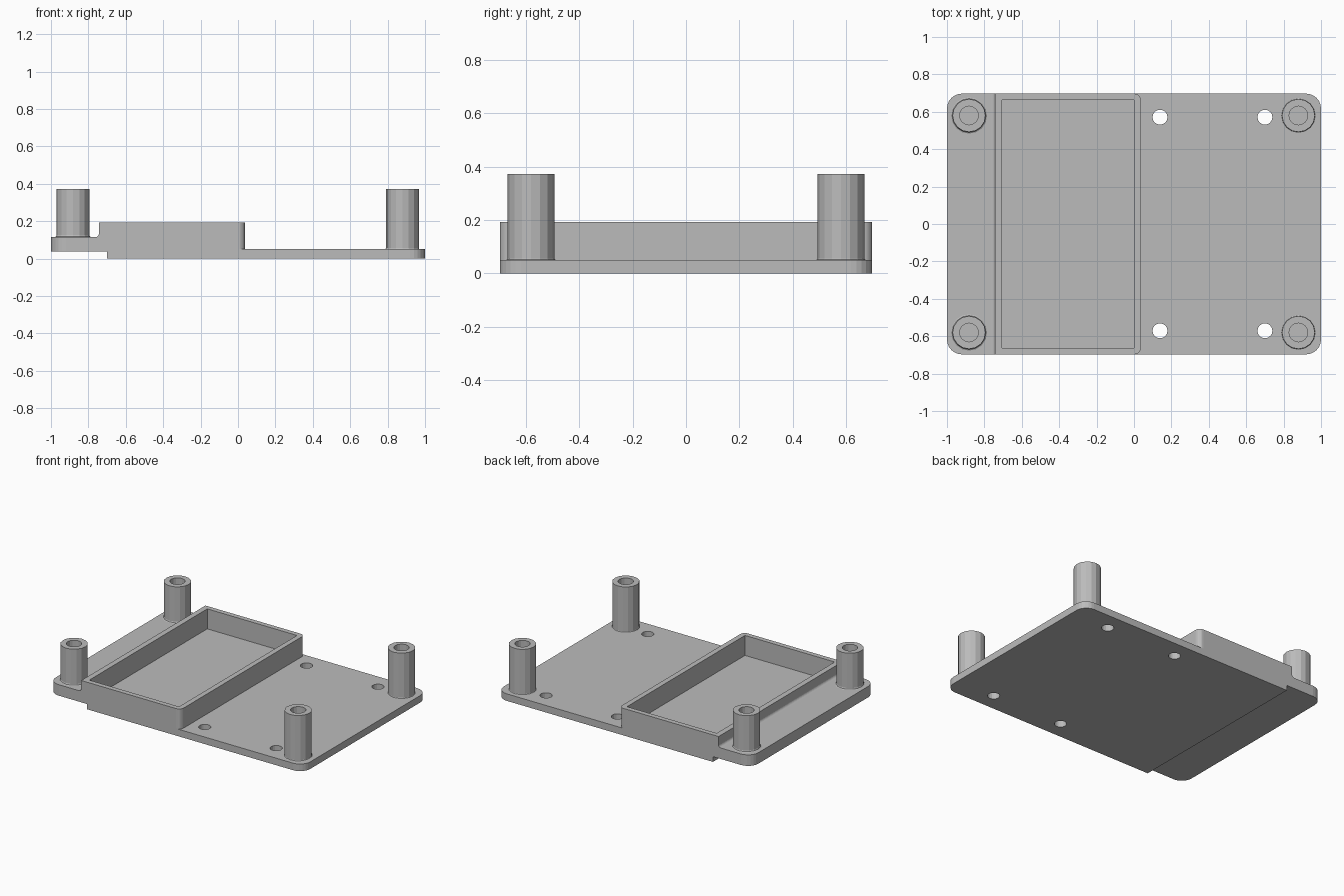
import bpy, bmesh
from math import sin, cos, pi
from mathutils import Matrix

cube = bpy.data.objects.get("Cube")
if cube:
    bpy.data.objects.remove(cube, do_unlink=True)

grey = bpy.data.materials.new("plain grey")
grey.use_nodes = True
colour = (0.5, 0.5, 0.5, 1)
grey.diffuse_color = colour
grey.node_tree.nodes["Principled BSDF"].inputs["Base Color"].default_value = colour

HALF_Y = 0.697
PLATE_TOP, SHELF_TOP, TRAY_TOP, POST_TOP = 0.05, 0.115, 0.192, 0.373
SIDES = 16


def finish(name, bm):
    bmesh.ops.recalc_face_normals(bm, faces=bm.faces)
    mesh = bpy.data.meshes.new(name)
    bm.to_mesh(mesh)
    bm.free()
    mesh.materials.append(grey)
    obj = bpy.data.objects.new(name, mesh)
    bpy.context.collection.objects.link(obj)
    return obj


def prism(name, points, offset):
    """Extrude a closed outline of 3D points along the offset."""
    bm = bmesh.new()
    face = bm.faces.new([bm.verts.new(p) for p in points])
    out = bmesh.ops.extrude_face_region(bm, geom=[face])
    moved = [v for v in out["geom"] if isinstance(v, bmesh.types.BMVert)]
    bmesh.ops.translate(bm, verts=moved, vec=offset)
    return finish(name, bm)


def slab(name, x0, x1, z0, z1, half_y=HALF_Y, r_left=0, r_right=0):
    """Box whose left and right vertical corners may be rounded."""
    points = []
    corners = ((x1, 1, 1, r_right), (x0, -1, 1, r_left),
               (x0, -1, -1, r_left), (x1, 1, -1, r_right))
    for i, (x, sx, sy, r) in enumerate(corners):
        steps = 6 if r else 0
        for k in range(steps + 1):
            a = (i + k / max(steps, 1)) * pi / 2
            points.append((x - sx * r + r * cos(a), sy * (half_y - r) + r * sin(a), z0))
    return prism(name, points, (0, 0, z1 - z0))


def lathe(name, profile, x, y):
    """Spin a closed (radius, z) profile around a vertical axis."""
    bm = bmesh.new()
    rings = []
    for r, z in profile:
        if r == 0:
            rings.append([bm.verts.new((x, y, z))] * SIDES)
        else:
            rings.append([bm.verts.new((x + r * cos(2 * pi * i / SIDES),
                                        y + r * sin(2 * pi * i / SIDES), z))
                          for i in range(SIDES)])
    for low, high in zip(rings, rings[1:]):
        for i in range(SIDES):
            j = (i + 1) % SIDES
            quad = list(dict.fromkeys((low[i], low[j], high[j], high[i])))
            bm.faces.new(quad)
    return finish(name, bm)


def combine(target, tool, operation):
    mod = target.modifiers.new(tool.name, "BOOLEAN")
    mod.operation, mod.solver, mod.object = operation, "EXACT", tool
    bpy.context.view_layer.objects.active = target
    bpy.ops.object.modifier_apply(modifier=mod.name)
    bpy.data.objects.remove(tool, do_unlink=True)


# Base: low plate, raised shelf at the right-hand side, tray across the middle
base = slab("base_plate", -0.70, 1, 0, PLATE_TOP, r_right=0.08)
combine(base, slab("raised_shelf", -1, -0.65, 0.037, SHELF_TOP, r_left=0.08), "UNION")
combine(base, slab("tray_block", -0.744, 0.037, 0.037, TRAY_TOP, r_right=0.035), "UNION")

# Small rounded fillet between shelf and tray wall
r = 0.018
fillet = [(-0.73, -HALF_Y, SHELF_TOP - 0.01), (-0.744 - r, -HALF_Y, SHELF_TOP - 0.01)]
fillet += [(-0.744 - r + r * sin(a), -HALF_Y, SHELF_TOP + r - r * cos(a))
           for a in (k * pi / 10 for k in range(6))]
fillet += [(-0.73, -HALF_Y, SHELF_TOP + r)]
combine(base, prism("tray_fillet", fillet, (0, 2 * HALF_Y, 0)), "UNION")

# Tray pocket and four through holes
combine(base, slab("tray_pocket", -0.705, 0, PLATE_TOP, 0.3, half_y=0.662), "DIFFERENCE")
for x in (0.139, 0.70):
    for y in (-0.571, 0.571):
        hole = lathe("screw_hole", [(0, -0.1), (0.04, -0.1), (0.04, 0.1), (0, 0.1)], x, y)
        combine(base, hole, "DIFFERENCE")

# Hollow corner posts with a flared foot
for side, x, foot, flare in (("right", -0.882, SHELF_TOP, 0.009), ("left", 0.879, PLATE_TOP, 0.005)):
    for end, y in (("front", -0.58), ("back", 0.58)):
        lathe(f"{end}_{side}_post",
              [(0, foot - 0.01), (0.088 + flare, foot - 0.01), (0.088 + flare, foot),
               (0.088 + flare * 0.3, foot + flare * 0.4), (0.088, foot + flare * 1.2),
               (0.088, POST_TOP), (0.05, POST_TOP), (0.05, foot + 0.01), (0, foot + 0.01)], x, y)
